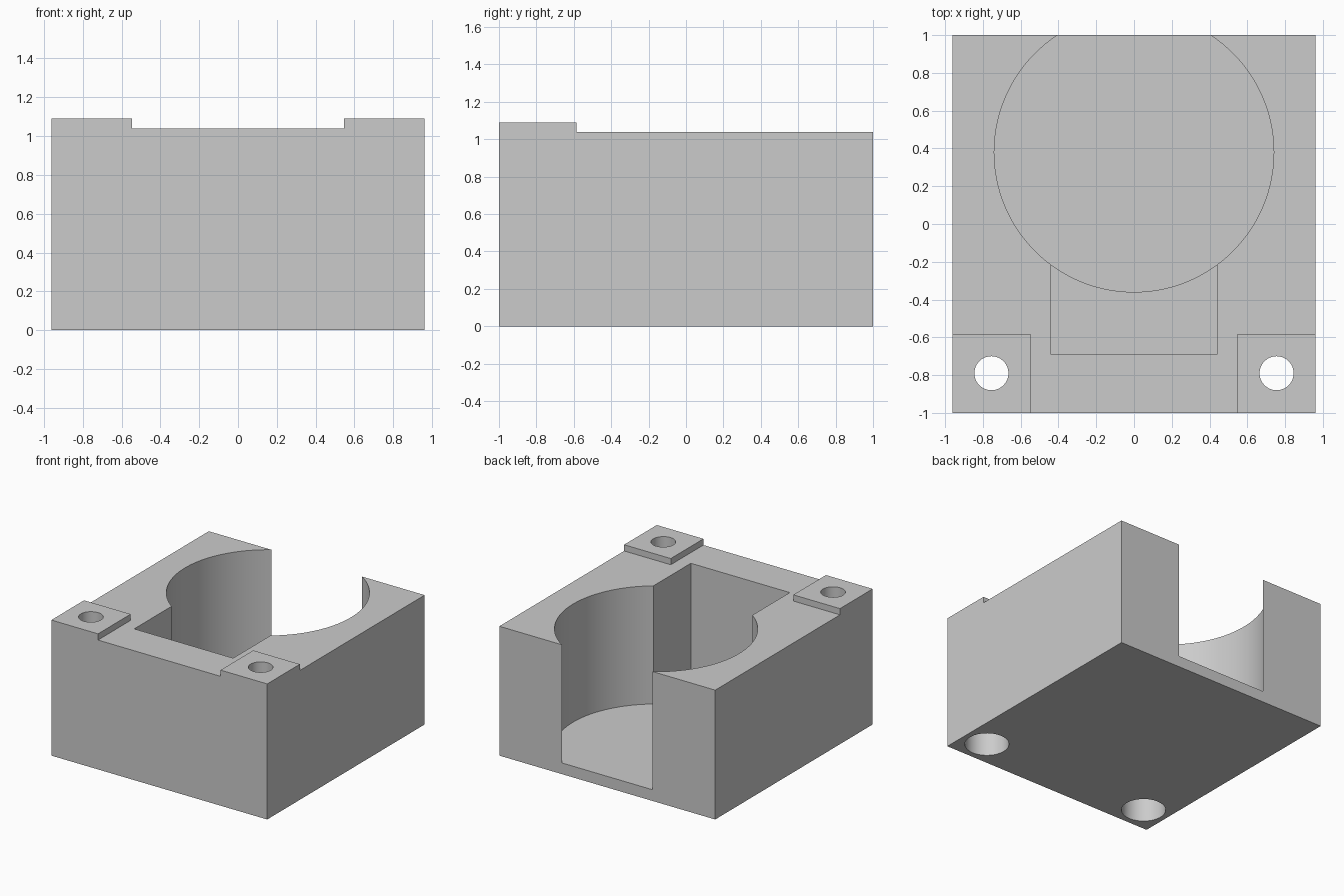
import bpy
import math

cube = bpy.data.objects.get("Cube")
if cube:
    bpy.data.objects.remove(cube, do_unlink=True)

# Single plain grey
grey = bpy.data.materials.new("light_grey")
grey.use_nodes = True
colour = (0.6, 0.6, 0.6, 1)
grey.diffuse_color = colour
grey.node_tree.nodes["Principled BSDF"].inputs["Base Color"].default_value = colour

WIDTH, TOP, PAD_TOP = 0.96, 1.04, 1.09


def box(name, low, high):
    centre = [(a + b) / 2 for a, b in zip(low, high)]
    bpy.ops.mesh.primitive_cube_add(size=1, location=centre)
    obj = bpy.context.object
    obj.name = name
    obj.scale = [b - a for a, b in zip(low, high)]
    bpy.ops.object.transform_apply(location=True, scale=True)
    obj.data.materials.append(grey)
    return obj


def cylinder(name, x, y, radius, low, high, sides=64):
    bpy.ops.mesh.primitive_cylinder_add(
        vertices=sides, radius=radius, depth=high - low,
        location=(x, y, (low + high) / 2))
    obj = bpy.context.object
    obj.name = name
    obj.data.materials.append(grey)
    return obj


def combine(target, tool, operation):
    mod = target.modifiers.new(tool.name, 'BOOLEAN')
    mod.operation = operation
    mod.solver = 'EXACT'
    mod.object = tool
    bpy.context.view_layer.objects.active = target
    bpy.ops.object.modifier_apply(modifier=mod.name)
    bpy.data.objects.remove(tool, do_unlink=True)


# Main block
body = box("housing_block", (-WIDTH, -1, 0), (WIDTH, 1, TOP))

# Round pocket that breaks through the back, and the shallower front recess
combine(body, cylinder("round_pocket", 0, 0.38, 0.74, 0.09, 1.3, 128), 'DIFFERENCE')
combine(body, box("front_recess", (-0.44, -0.69, 0.19), (0.44, 0.2, 1.3)), 'DIFFERENCE')

# Raised corner pads with screw holes, widened from below for the screw heads
for side in (-1, 1):
    x_low, x_high = sorted((side * 0.545, side * WIDTH))
    combine(body, box("corner_pad", (x_low, -1, TOP - 0.2), (x_high, -0.585, PAD_TOP)), 'UNION')
    x = side * 0.755
    combine(body, cylinder("screw_hole", x, -0.79, 0.09, -0.2, 1.3), 'DIFFERENCE')
    combine(body, cylinder("screw_head_bore", x, -0.79, 0.163, -0.2, 0.6), 'DIFFERENCE')

# Smooth round walls, sharp edges
bpy.ops.object.select_all(action='DESELECT')
body.select_set(True)
bpy.context.view_layer.objects.active = body
bpy.ops.object.shade_smooth_by_angle(angle=math.radians(30))
